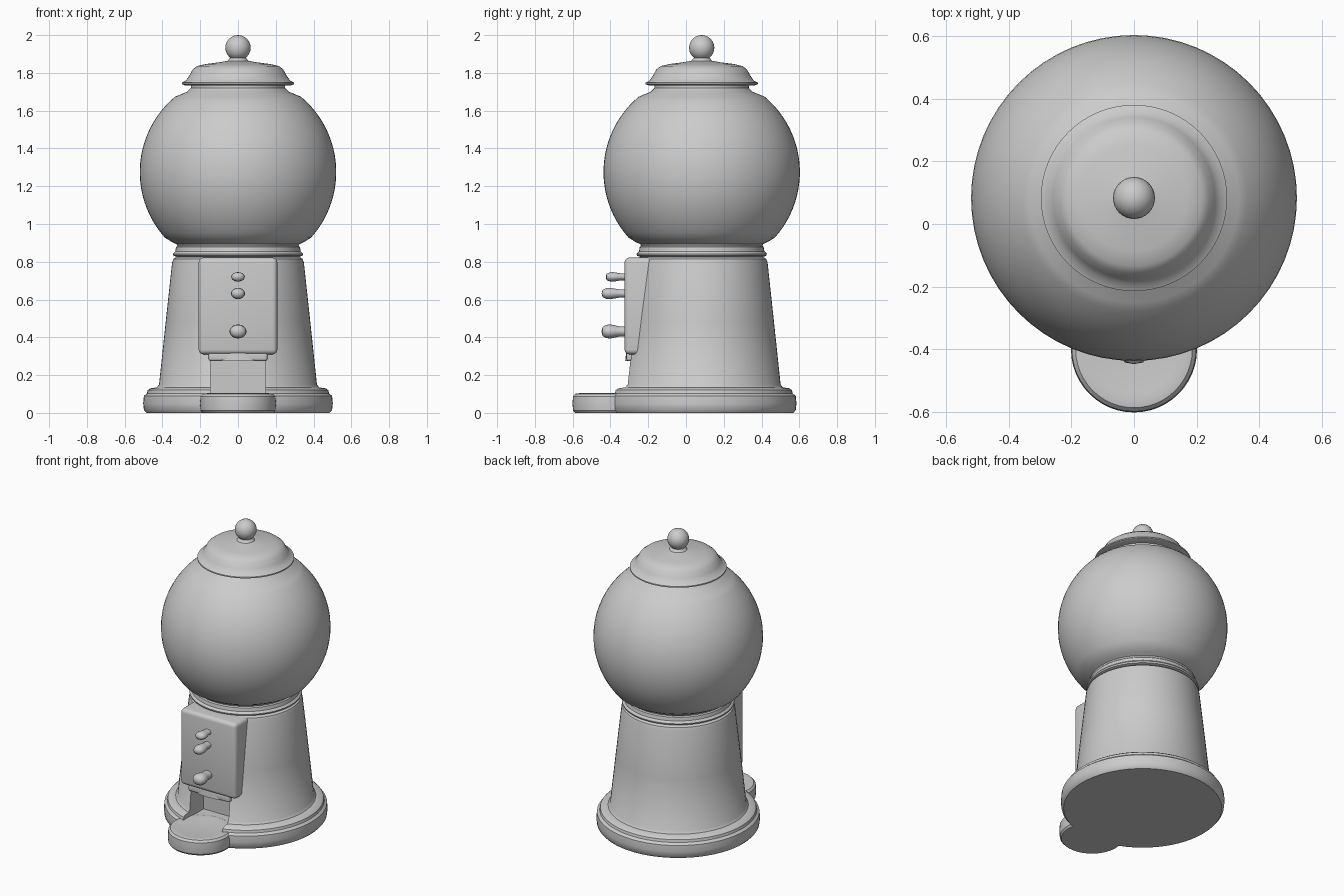
import bpy, bmesh, math
from mathutils import Matrix

if "Cube" in bpy.data.objects:
    bpy.data.objects.remove(bpy.data.objects["Cube"])

CY = 0.083  # y of the machine's main axis


def finish(name, bm, angle=35):
    bmesh.ops.recalc_face_normals(bm, faces=bm.faces[:])
    mesh = bpy.data.meshes.new(name)
    bm.to_mesh(mesh)
    bm.free()
    obj = bpy.data.objects.new(name, mesh)
    bpy.context.collection.objects.link(obj)
    smooth(obj, angle)
    return obj


def smooth(obj, angle=35):
    bpy.ops.object.select_all(action='DESELECT')
    obj.select_set(True)
    bpy.context.view_layer.objects.active = obj
    bpy.ops.object.shade_smooth_by_angle(angle=math.radians(angle))


def lathe(name, profile, origin=(0, CY, 0), segs=64, turn=None, angle=35):
    """Spin an (r, z) profile, closed by poles at both ends."""
    bm = bmesh.new()
    rings = []
    for r, z in profile:
        if r == 0:
            rings.append([bm.verts.new((0, 0, z))] * segs)
        else:
            rings.append([bm.verts.new((r * math.cos(2 * math.pi * i / segs),
                                        r * math.sin(2 * math.pi * i / segs), z))
                          for i in range(segs)])
    for a, b in zip(rings, rings[1:]):
        for i in range(segs):
            j = (i + 1) % segs
            bm.faces.new(list(dict.fromkeys((a[i], a[j], b[j], b[i]))))
    m = Matrix.Translation(origin)
    if turn:
        m = m @ turn
    bmesh.ops.transform(bm, matrix=m, verts=bm.verts)
    return finish(name, bm, angle)


def box(name, lo, hi, bevel=0):
    bm = bmesh.new()
    bmesh.ops.create_cube(bm, size=1)
    for v in bm.verts:
        v.co = [l + (h - l) * (c + 0.5) for l, h, c in zip(lo, hi, v.co)]
    if bevel:
        bmesh.ops.bevel(bm, geom=bm.edges[:], offset=bevel, segments=4,
                        profile=0.5, affect='EDGES')
    return finish(name, bm)


# Pedestal: stepped foot and tapered body in one turned shape
pedestal = lathe("pedestal", [
    (0, 0), (0.485, 0), (0.498, 0.015), (0.502, 0.05), (0.498, 0.09), (0.482, 0.103),
    (0.478, 0.12), (0.465, 0.13), (0.43, 0.135), (0.418, 0.15), (0.383, 0.48),
    (0.349, 0.795), (0.342, 0.815), (0.325, 0.826), (0, 0.826)])

# Dispensing opening cut into the pedestal
cutter = box("opening_cutter", (-0.145, -0.7, 0.097), (0.145, -0.16, 0.275))
cutter.hide_render = True
cutter.hide_viewport = False
mod = pedestal.modifiers.new("opening", 'BOOLEAN')
mod.operation = 'DIFFERENCE'
mod.solver = 'EXACT'
mod.object = cutter
bpy.context.view_layer.objects.active = pedestal
bpy.ops.object.modifier_apply(modifier=mod.name)
bpy.data.objects.remove(cutter)
smooth(pedestal)

# Catch tray lobe with a shallow dish
lathe("catch_tray", [
    (0, 0), (0.188, 0), (0.198, 0.012), (0.201, 0.05), (0.198, 0.088), (0.186, 0.101),
    (0.165, 0.104), (0.14, 0.1), (0, 0.098)], origin=(0, -0.4, 0), segs=48)

# Front panel and the lip over the opening
box("front_panel", (-0.208, -0.325, 0.31), (0.208, -0.05, 0.822), 0.025)
box("opening_lip", (-0.155, -0.315, 0.275), (0.155, -0.2, 0.32), 0.012)

# Knobs: slim stem swelling to a flattened head, pointing forward
for name, z, r, flat, tip in (("upper_knob", 0.72, 0.036, 0.7, -0.425),
                              ("middle_knob", 0.632, 0.037, 0.8, -0.447),
                              ("lower_knob", 0.431, 0.045, 0.82, -0.447)):
    length = -0.31 - tip
    turn = Matrix.Diagonal((1, 1, flat, 1)) @ Matrix.Rotation(math.radians(90), 4, 'X')
    lathe(name, [(0, 0), (r * 0.75, 0), (r * 0.72, length * 0.3),
                 (r * 0.85, length * 0.45), (r, length * 0.65), (r * 0.95, length * 0.82),
                 (r * 0.65, length * 0.96), (0, length)],
          origin=(0, -0.31, z), segs=20, turn=turn, angle=60)

# Collar between pedestal and globe
lathe("collar", [(0, 0.82), (0.325, 0.826), (0.342, 0.832), (0.345, 0.842), (0.332, 0.855),
                 (0.328, 0.878), (0.318, 0.888), (0, 0.888)])

# Globe: sphere arc with short necks at bottom and top
arc = [(0.52 * math.cos(math.radians(a)), 1.275 + 0.52 * math.sin(math.radians(a)))
       for a in range(-42, 53, 4)]
lathe("globe", [(0, 0.87), (0.315, 0.87), (0.325, 0.893), (0.35, 0.905)] + arc
      + [(0.27, 1.7), (0.25, 1.72), (0.248, 1.745), (0, 1.745)])

# Lid with flared rim and domed top
lathe("lid", [(0, 1.733), (0.278, 1.733), (0.297, 1.74), (0.297, 1.748), (0.275, 1.76),
              (0.258, 1.785), (0.24, 1.818), (0.217, 1.836), (0.17, 1.847),
              (0.1, 1.856), (0.055, 1.864), (0.042, 1.88), (0, 1.89)])

# Ball finial
lathe("lid_ball", [(0, 1.866)] + [(0.067 * math.cos(math.radians(a)),
                                   1.933 + 0.067 * math.sin(math.radians(a)))
                                  for a in range(-75, 76, 15)] + [(0, 2.0)],
      segs=32)
